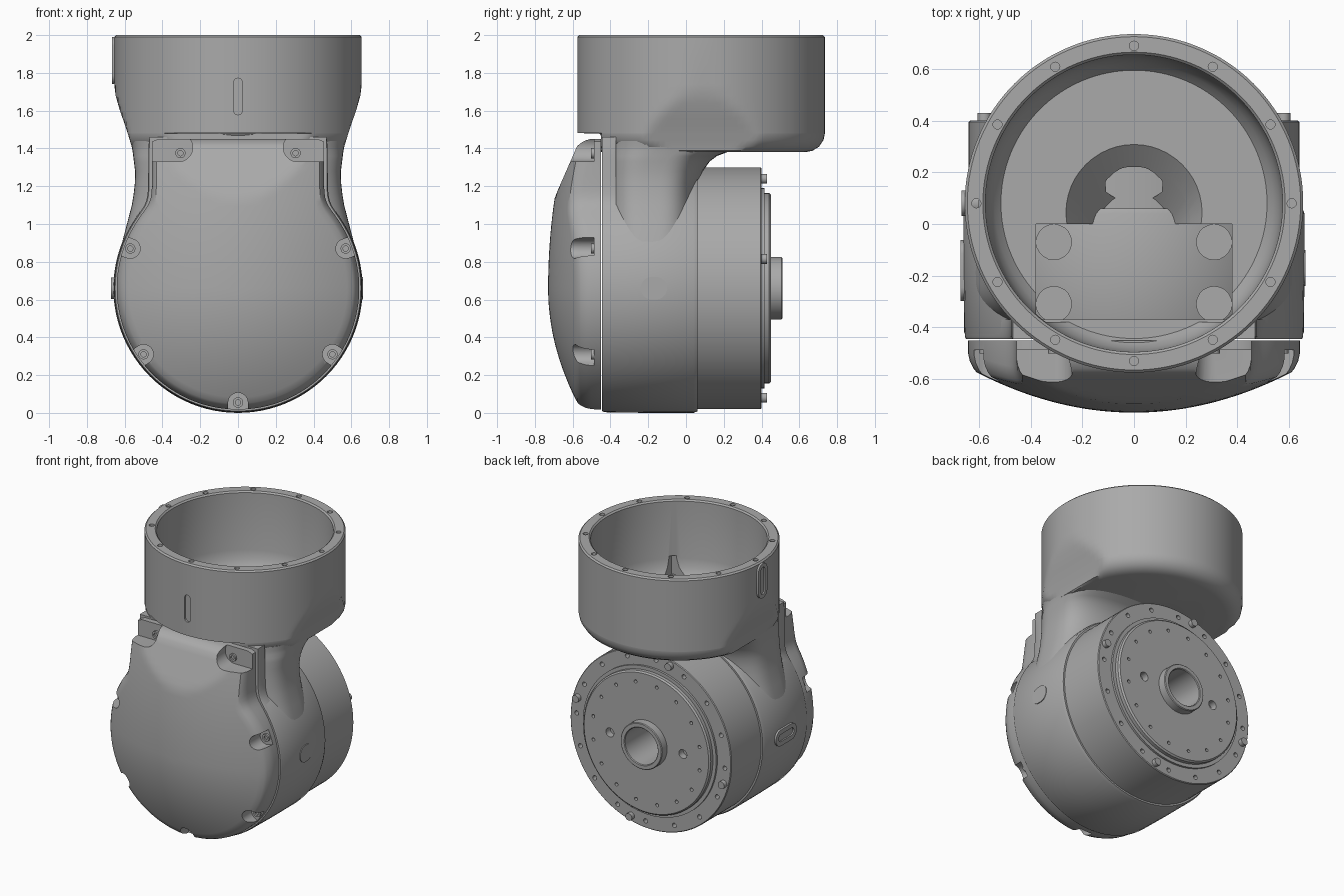
import bpy, bmesh, math

if "Cube" in bpy.data.objects:
    bpy.data.objects.remove(bpy.data.objects["Cube"])

metal = bpy.data.materials.new("grey_metal")
metal.diffuse_color = (0.40, 0.40, 0.40, 1)
metal.use_nodes = True
metal.node_tree.nodes["Principled BSDF"].inputs["Base Color"].default_value = metal.diffuse_color
AXES = {'X': lambda u, v, h: (h, u, v), 'Y': lambda u, v, h: (u, h, v), 'Z': lambda u, v, h: (u, v, h)}
CZ = 0.66   # height of the joint axis


# ---- helpers: 2D rings, and solids lofted through (ring, height) pairs ----
def circle(r, c=(0, CZ), n=96):
    return [(c[0] + r * math.cos(2 * math.pi * i / n), c[1] + r * math.sin(2 * math.pi * i / n)) for i in range(n)]


def slot(a, b, r, n=32):
    dx, dy = b[0] - a[0], b[1] - a[1]
    pts = []
    for i in range(n):
        t = 2 * math.pi * (i + 0.5) / n
        c, s = math.cos(t), math.sin(t)
        o = b if c * dx + s * dy > 0 else a
        pts.append((o[0] + r * c, o[1] + r * s))
    return pts


def disc(c, r, lo, hi, n=20):
    return [(circle(r, c, n), lo), (circle(r, c, n), hi)]


def lathe(profile, c=(0, CZ), n=96):
    return [(circle(r, c, n), h) for r, h in profile]


def polar(r, deg, c=(0, CZ)):
    return (c[0] + r * math.cos(math.radians(deg)), c[1] + r * math.sin(math.radians(deg)))


def part(name, solids, axis):
    bm = bmesh.new()
    for rings in solids:
        vs = []
        for pts, h in rings:
            hs = h if isinstance(h, list) else [h] * len(pts)
            vs.append([bm.verts.new(AXES[axis](u, v, k)) for (u, v), k in zip(pts, hs)])
        n = len(vs[0])
        for a, b in zip(vs, vs[1:]):
            for i in range(n):
                j = (i + 1) % n
                bm.faces.new((a[i], a[j], b[j], b[i]))
        bm.faces.new(vs[0])
        bm.faces.new(vs[-1])
    bmesh.ops.recalc_face_normals(bm, faces=bm.faces)
    me = bpy.data.meshes.new(name)
    bm.to_mesh(me)
    bm.free()
    me.materials.append(metal)
    ob = bpy.data.objects.new(name, me)
    bpy.context.collection.objects.link(ob)
    return ob


def cut(ob, solids, axis):
    cutter = part("cutter", solids, axis)
    cutter.hide_render = True
    bpy.context.view_layer.objects.active = ob
    m = ob.modifiers.new("cut", 'BOOLEAN')
    m.operation, m.solver, m.object = 'DIFFERENCE', 'EXACT', cutter
    bpy.ops.object.modifier_apply(modifier=m.name)
    bpy.data.objects.remove(cutter)


def lerp(table, z):
    for (z0, a), (z1, b) in zip(table, table[1:]):
        if z <= z1:
            return a + (b - a) * max(0, (z - z0) / (z1 - z0))
    return table[-1][1]


# Half width of the waisted body by height
WAIST = [(.66, .64), (.8, .634), (.9, .614), (1, .588), (1.1, .562), (1.2, .546), (1.28, .545),
         (1.4, .56), (1.5, .59), (1.6, .625), (1.68, .648), (1.74, .657)]


# ---- cup: hollow cylinder, its sides narrowed toward the waist ----
def cup_ring(r, z, ymin=-1):
    w = lerp(WAIST, z)
    return ([(max(-w, min(w, x)), max(ymin, y)) for x, y in circle(r, (0, .08), 128)], z)


cup_rings = [cup_ring(r, z, -.45) for r, z in [(.55, 1.38), (.59, 1.388), (.625, 1.41), (.648, 1.445), (.655, 1.479)]]
cup_rings += [cup_ring(.655, z) for z in (1.481, 1.52, 1.56, 1.6, 1.64, 1.68, 1.74, 1.99)]
cup_rings += [cup_ring(r, z) for r, z in [(.645, 2), (.585, 2), (.575, 1.99), (.572, 1.58), (.56, 1.52),
                                          (.54, 1.48), (.515, 1.45)]]
cup = part("cup", [cup_rings], 'Z')
cut(cup, [disc(polar(.61, 30 * i, (0, .08)), .018, 1.94, 2.1, 12) for i in range(12)], 'Z')
cut(cup, [[(slot((0, 1.60), (0, 1.75), .022), y) for y in (-.7, -.562)]], 'Y')

# ---- neck: rounded column blending cup into drum ----
BACK = [(.66, .06), (1.15, .06), (1.22, .068), (1.28, .09), (1.33, .125), (1.36, .165), (1.385, .23), (1.44, .32)]


def neck_ring(z, n=96):
    w, yb = lerp(WAIST, z), lerp(BACK, z)
    yc, hy = (yb - .435) / 2, (yb + .435) / 2
    p = lambda v: math.copysign(abs(v) ** (2 / 3.2), v)
    return ([(w * p(math.cos(2 * math.pi * i / n)), yc + hy * p(math.sin(2 * math.pi * i / n))) for i in range(n)], z)


neck = part("neck", [[neck_ring(z) for z in (.7, .8, .9, 1, 1.1, 1.16, 1.22, 1.28, 1.33, 1.36, 1.385, 1.41, 1.44)]], 'Z')

# Opening from the cup down into the neck, with a sloped rear lip
box = [(-.38, -.38), (.38, -.38), (.38, 0), (-.38, 0)]
lip = [(circle(.10, (0, -.10), 48), 1.2), (circle(.27, (0, .05), 48), 1.46), (circle(.27, (0, .05), 48), 1.55)]
for ob in (cup, neck):
    cut(ob, [[(box, 1.12), (box, 1.6)]], 'Z')
    cut(ob, [lip], 'Z')
part("inner_lugs", [disc((sx * .31, y), .07, 1.1, 1.36) for sx in (-1, 1) for y in (-.07, -.31)], 'Z')


# ---- drum: front housing, flange behind the cover, rear motor ----
def outline(R, w, top, s=1.0, n=160):
    pts = []
    for i in range(n):
        t = 2 * math.pi * (i + .5) / n
        c, d = math.cos(t), math.sin(t)
        r = R
        if d > 0:
            rr = min(w / max(abs(c), 1e-6), (top - CZ) / d)
            r = (R ** 30 + rr ** 30) ** (1 / 30)
        pts.append((s * r * c, CZ + s * r * d))
    return pts


drum = part("drum_housing", [lathe([(.648, -.44), (.657, -.42), (.66, -.2), (.66, .04), (.652, .06)])], 'Y')
part("cover_flange", [[(outline(.65, .47, 1.46), -.445), (outline(.655, .475, 1.46), -.435),
                       (outline(.655, .475, 1.46), -.37)]], 'Y')
motor = part("rear_motor", [lathe([(.64, .03), (.64, .395), (.635, .40), (.53, .40), (.53, .415), (.505, .415),
                                   (.505, .44), (.495, .45), (.165, .45), (.165, .505), (.16, .51), (.135, .51),
                                   (.13, .505), (.13, .1)])], 'Y')
cut(motor, [disc(polar(.59, 22.5 * i + 4), .016, .36, .5, 12) for i in range(16)]
    + [disc(polar(.43, 22.5 * i + 11), .012, .42, .5, 12) for i in range(16)]
    + [disc(polar(.29, a), .032, .40, .5) for a in (0, 180)], 'Y')
part("rear_bolts", [disc(polar(.6, 15 + 90 * i), .026, .38, .43, 16) for i in range(4)], 'Y')


# ---- front cover: dome with a slanted top and screw pockets ----
def dome(x, z):
    dz = z - CZ
    if dz > 0:
        dz *= .6
    return max(-.73 + .42 * (x * x + dz * dz), -.70 + .4375 * (z - 1.13))


def cover_ring(s, dy):
    pts = outline(.642, .455, 1.45, s)
    return (pts, [dome(x, z) + dy for x, z in pts])


cover_rings = [(outline(.642, .455, 1.45), -.45), cover_ring(1, .055), cover_ring(.99, .03), cover_ring(.97, .01)]
cover_rings += [cover_ring(s / 20, 0) for s in range(19, 0, -1)]
cover = part("front_cover", [cover_rings], 'Y')
spots = [(sx * x, z) for sx in (-1, 1) for x, z in ((.57, .87), (.50, .31))] + [(0, .055)]
pockets = []
for x, z in spots:
    k = 1.4
    pockets.append([(slot((x, z), (x * k, CZ + (z - CZ) * k), .052), y) for y in (-.9, -.488)])
for sx in (-1, 1):
    pockets.append([(slot((sx * .315, 1.405), (sx * .6, 1.405), .075), y) for y in (-.9, -.488)])
cut(cover, pockets, 'Y')
spots += [(-.305, 1.375), (.305, 1.375)]
part("cover_screws", [lathe([(.027, -.47), (.027, -.502), (.014, -.502), (.014, -.49)], c, 20) for c in spots], 'Y')


# ---- side sensor bosses with slots ----
def boss(a, b, r, x0, x1, xi):
    return [(slot(a, b, r), x0), (slot(a, b, r), x1), (slot(a, b, r * .45), x1), (slot(a, b, r * .45), xi)]


part("side_bosses", [boss((.08, 1.79), (.08, 1.94), .05, -.6, -.668, -.658),
                     boss((-.24, .66), (-.12, .66), .058, -.6, -.672, -.662),
                     [(slot((-.18, .66), (-.16, .66), .06), x) for x in (.6, .663)]], 'X')

# ---- smooth shading with sharp edges kept ----
bpy.ops.object.select_all(action='DESELECT')
for ob in bpy.context.scene.objects:
    ob.select_set(True)
    bpy.context.view_layer.objects.active = ob
bpy.ops.object.shade_smooth_by_angle(angle=math.radians(32))
